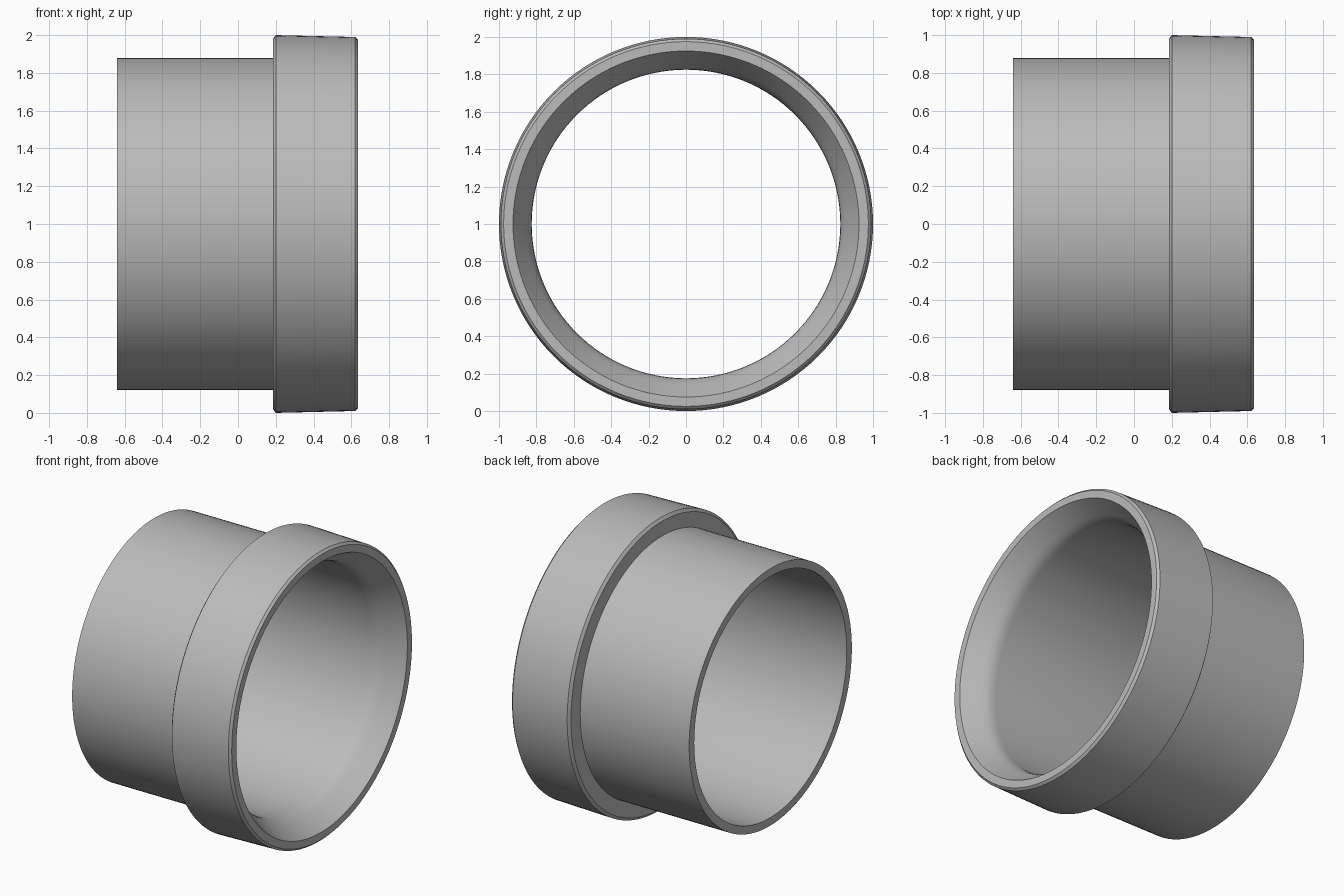
import bpy
import bmesh
import math
from mathutils import Matrix, Vector

cube = bpy.data.objects.get("Cube")
if cube:
    bpy.data.objects.remove(cube, do_unlink=True)

# One plain grey material
grey = bpy.data.materials.new("plain_grey")
grey.use_nodes = True
colour = (0.5, 0.5, 0.5, 1.0)
grey.diffuse_color = colour
grey.node_tree.nodes["Principled BSDF"].inputs["Base Color"].default_value = colour

SIDES = 128
BORE = 0.825

# Closed wall section as (position along x, radius)
section = [
    (-0.64, BORE), (-0.64, 0.88),                # plain pipe end
    (0.185, 0.88), (0.185, 0.98),                # step up to the collar
    (0.20, 1.0), (0.62, 0.99), (0.635, 0.975),   # chamfered collar
    (0.635, 0.925),                              # mouth rim
    (0.52, 0.853), (0.49, 0.837), (0.46, 0.828), (0.43, BORE),  # lead-in funnel
]


def revolve(name, profile, material):
    """Spin a closed profile around the x axis."""
    bm = bmesh.new()
    verts = [bm.verts.new((x, 0, r)) for x, r in profile]
    edges = [bm.edges.new((a, b)) for a, b in zip(verts, verts[1:] + verts[:1])]
    bmesh.ops.spin(bm, geom=verts + edges, cent=Vector(), axis=(1, 0, 0),
                   angle=math.tau, steps=SIDES, use_merge=True)
    bmesh.ops.remove_doubles(bm, verts=bm.verts, dist=0.0001)
    bmesh.ops.recalc_face_normals(bm, faces=bm.faces)
    bmesh.ops.transform(bm, matrix=Matrix.Translation((0, 0, 1)), verts=bm.verts)
    mesh = bpy.data.meshes.new(name)
    bm.to_mesh(mesh)
    bm.free()
    mesh.materials.append(material)
    obj = bpy.data.objects.new(name, mesh)
    bpy.context.collection.objects.link(obj)
    return obj


# Pipe socket adapter
adapter = revolve("pipe_adapter", section, grey)
bpy.ops.object.select_all(action="DESELECT")
adapter.select_set(True)
bpy.context.view_layer.objects.active = adapter
bpy.ops.object.shade_smooth_by_angle(angle=math.radians(30))
